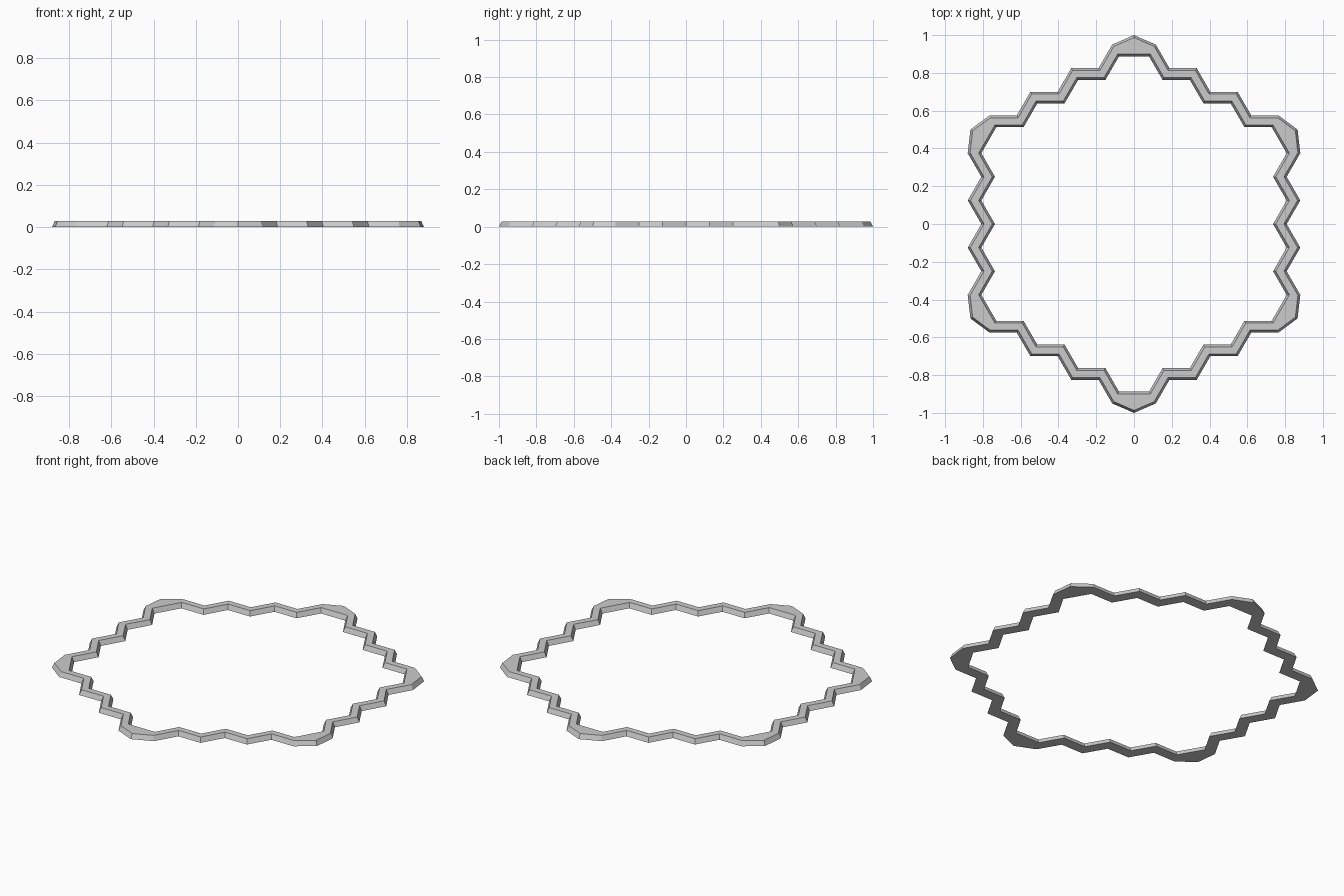
import bpy, bmesh, math
from mathutils import Vector, Matrix

if "Cube" in bpy.data.objects:
    bpy.data.objects.remove(bpy.data.objects["Cube"])

H = 0.25                      # flat-to-flat size of one hex cell
S = H / math.sqrt(3)          # hex cell side
HEIGHT = 0.028
GAP, WALL, BEVEL = 0.0125, 0.075, 0.0125


def offset(loop, d):
    """Mitred outward offset of a clockwise closed loop."""
    out = []
    for i, p in enumerate(loop):
        a = (p - loop[i - 1]).normalized()
        b = (loop[(i + 1) % len(loop)] - p).normalized()
        na, nb = Vector((-a.y, a.x)), Vector((-b.y, b.x))
        out.append(p + (na + nb) * d / (1 + na.dot(nb)))
    return out


# stepped edge of the hex-cell field, one sixth at a time
side = [Vector((S / 2, 3.5 * H))]
for k in range(3):
    side.append(side[-1] + Vector((S / 2, -H / 2)))
    side.append(side[-1] + Vector((S, 0)))
turns = [Matrix.Rotation(-math.pi / 3 * k, 2) for k in range(6)]
field = [r @ p for r in turns for p in side]

# inner outline, and outer outline with a pointed tip at each corner
inner_low = offset(field, GAP)
inner_top = offset(inner_low, BEVEL)
wide = offset(field, WALL)
outer_low = []
for k, r in enumerate(turns):
    outer_low += [r @ Vector((0, 1))] + wide[7 * k:7 * k + 7]
outer_top = offset(outer_low, -BEVEL)

# frame ring: sloped inner and outer walls, flat top and bottom
bm = bmesh.new()


def ring(loop, z):
    return [bm.verts.new((p.x, p.y, z)) for p in loop]


def split(loop):
    """Inner loop repeated at corners is matched with the tip vertices."""
    return [loop[i % len(loop)] for i in range(len(loop))]


ol, ot = ring(outer_low, 0), ring(outer_top, HEIGHT)
il, it = ring(inner_low, 0), ring(inner_top, HEIGHT)


def wall(low, top):
    n = len(low)
    for i in range(n):
        j = (i + 1) % n
        bm.faces.new((low[i], low[j], top[j], top[i]))


def cap(outer, inner):
    for k in range(6):
        o, n = 8 * k, 7 * k
        # corner plate around the tip
        bm.faces.new((outer[o - 1], outer[o], outer[o + 1], inner[n], inner[n - 1]))
        # stepped strip
        for i in range(6):
            bm.faces.new((outer[o + 1 + i], outer[o + 2 + i], inner[n + i + 1], inner[n + i]))


wall(ol, ot)
wall(il, it)
cap(ot, it)
cap(ol, il)
bmesh.ops.recalc_face_normals(bm, faces=bm.faces[:])
mesh = bpy.data.meshes.new("board_frame")
bm.to_mesh(mesh)
bm.free()
bpy.context.collection.objects.link(bpy.data.objects.new("board_frame", mesh))
